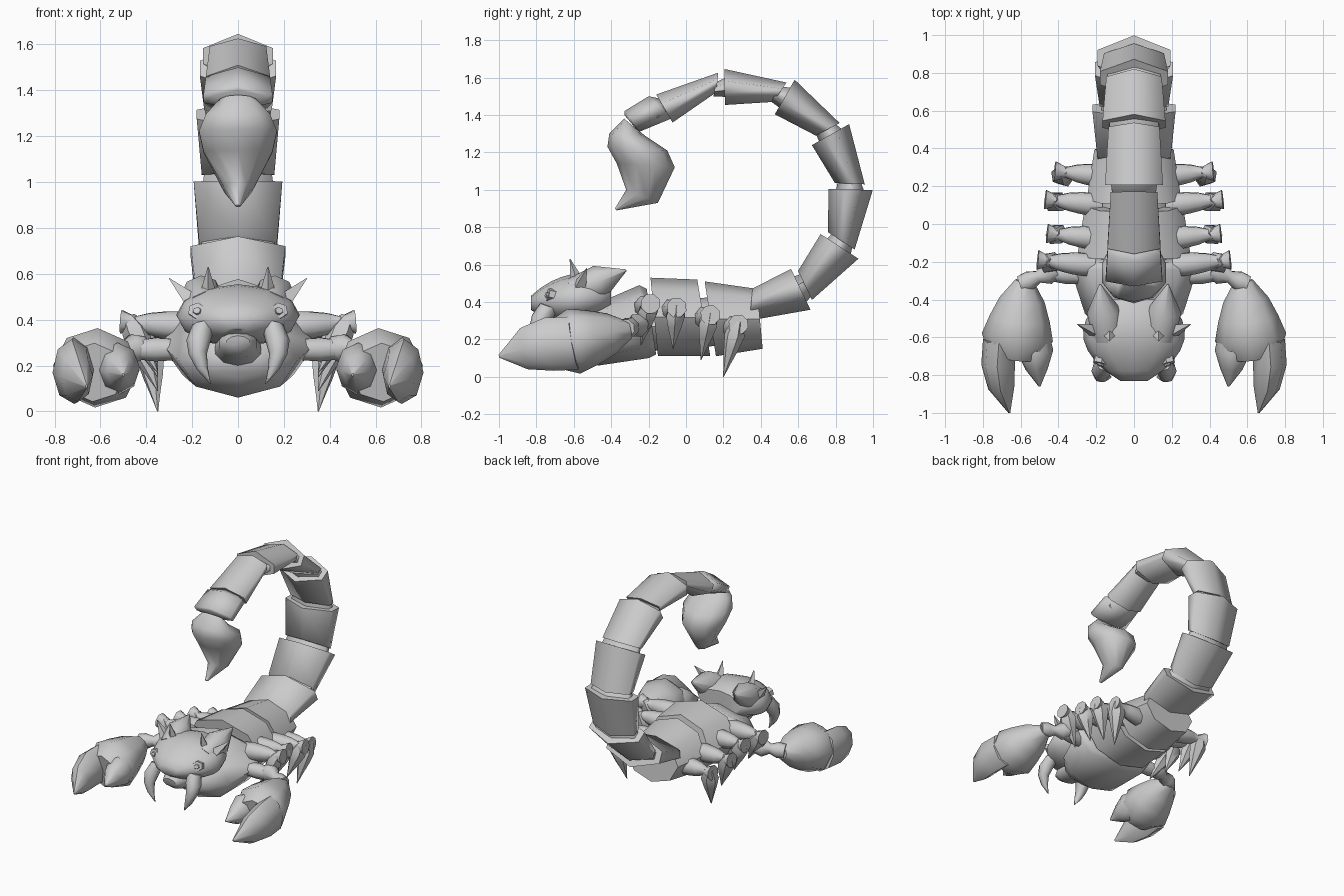
import bpy, bmesh, math
from mathutils import Vector

default_cube = bpy.data.objects.get("Cube")
if default_cube:
    bpy.data.objects.remove(default_cube, do_unlink=True)

SHELL = (0.6, 0.6, 0.6, 1)
shell_grey = bpy.data.materials.new("shell grey")
shell_grey.use_nodes = True
shell_grey.diffuse_color = SHELL
shell_grey.node_tree.nodes["Principled BSDF"].inputs["Base Color"].default_value = SHELL


def skin(name, rings, sharp_angle):
    """Join equal-sized rings of points into a closed shell."""
    bm = bmesh.new()
    loops = [[bm.verts.new(point) for point in ring] for ring in rings]
    count = len(loops[0])
    for near, far in zip(loops, loops[1:]):
        for i in range(count):
            j = (i + 1) % count
            bm.faces.new((near[i], near[j], far[j], far[i]))
    bm.faces.new(loops[0])
    bm.faces.new(loops[-1])
    bmesh.ops.recalc_face_normals(bm, faces=bm.faces)
    mesh = bpy.data.meshes.new(name)
    bm.to_mesh(mesh)
    bm.free()
    mesh.materials.append(shell_grey)
    part = bpy.data.objects.new(name, mesh)
    bpy.context.collection.objects.link(part)
    bpy.ops.object.select_all(action="DESELECT")
    part.select_set(True)
    bpy.context.view_layer.objects.active = part
    bpy.ops.object.shade_smooth_by_angle(angle=math.radians(sharp_angle))


def section(sides, pinch=0):
    """Outline with a ridge on top, filling its box; pinch steepens the ridge."""
    angles = [math.tau * i / sides for i in range(sides)]
    widest = max(math.sin(a) for a in angles)
    return [(math.sin(a) / widest, math.cos(a) * abs(math.cos(a)) ** pinch) for a in angles]


def loft(name, rows, sides, pinch=0, sharp_angle=55):
    """Each row gives top y and z, bottom y and z, and half width."""
    rings = []
    for top_y, top_z, low_y, low_z, width in rows:
        top, low = Vector((0, top_y, top_z)), Vector((0, low_y, low_z))
        middle, half = (top + low) / 2, (top - low) / 2
        rings.append([middle + half * v + Vector((width * u, 0, 0)) for u, v in section(sides, pinch)])
    skin(name, rings, sharp_angle)


def spindle(name, side, start, end, radii, sides=8, tall=1, bend=(0, 0, 0)):
    """Round limb from start to end, with evenly spaced radii and an optional bow."""
    mirror = Vector((side, 1, 1))
    start, end, bend = (Vector(v) * mirror for v in (start, end, bend))
    axis = (end - start).normalized()
    across = axis.cross(Vector((0, -0.5, 1))).normalized()
    upward = across.cross(axis)
    rings = []
    for i, radius in enumerate(radii):
        t = i / (len(radii) - 1)
        centre = start.lerp(end, t) + bend * math.sin(math.pi * t)
        rings.append([centre + (across * u + upward * v * tall) * radius for u, v in section(sides)])
    skin(name, rings, 50)


# Body: front shield, two plates and the core showing in their gaps
loft("thorax", [(-.61, .28, -.59, .15, .14), (-.48, .39, -.47, .06, .26),
                (-.25, .49, -.2, .1, .34), (-.21, .47, -.16, .12, .3)], 8)
loft("front_plate", [(-.19, .53, -.15, .11, .3), (.06, .52, .13, .11, .26)], 8)
loft("rear_plate", [(.1, .51, .16, .11, .25), (.38, .47, .41, .15, .21)], 8)
loft("body_core", [(-.4, .38, -.4, .12, .2), (.3, .44, .34, .18, .19)], 8)


# Tail: ridged segments stepping round an arc, each flaring from a narrow neck
def tail_row(degrees, outer, inner, width):
    """Row across the tail, leaning a little forward on the inside of the arc."""
    a, b = math.radians(degrees), math.radians(degrees + 3)
    return (.31 + math.cos(a) * outer, .95 + math.sin(a) * outer,
            .31 + math.cos(b) * inner, .95 + math.sin(b) * inner, width)


SEGMENTS = 7
STEP = 31.5
RIDGE = .5
for k in range(SEGMENTS):
    t = k / (SEGMENTS - 1)
    joint = STEP * k - 59
    outer = .69 + .04 * t ** 6
    inner = .45 + .11 * t ** 3
    width = .22 - .08 * t
    loft(f"tail_segment_{k + 1}",
         [tail_row(joint - STEP + 3, outer - .04, inner + .03, width * .88),
          tail_row(joint, outer, inner, width)], 6, RIDGE, 75)
    loft(f"tail_joint_{k + 1}",
         [tail_row(joint - 2, outer - .04, inner + .04, width * .8),
          tail_row(joint + 5, outer - .06, inner + .06, width * .75)], 6, RIDGE, 75)
loft("tail_tip_segment", [(-.15, 1.49, -.08, 1.41, .09), (-.2, 1.5, -.08, 1.38, .14),
                          (-.33, 1.42, -.25, 1.31, .15), (-.33, 1.4, -.27, 1.33, .11)], 6, RIDGE, 75)
loft("stinger", [(-.33, 1.38, -.27, 1.33, .08), (-.41, 1.3, -.22, 1.29, .14),
                 (-.42, 1.23, -.1, 1.21, .17), (-.37, 1.14, -.06, 1.12, .15),
                 (-.32, 1, -.15, .93, .06), (-.38, .9, -.37, .89, .01)], 10)

# Head: rounded skull swelling towards the back, with a small jaw below
head_rows = []
for i in range(9):
    t = i / 8
    swell = math.sin(math.pi * (.05 + .77 * t)) ** .7
    y, z = -.83 + .43 * t, .395 + .04 * t
    head_rows.append((y, z + .135 * swell, y, z - .135 * swell, .27 * swell))
loft("head", head_rows, 12)
loft("jaw", [(-.82, .33, -.81, .27, .05), (-.76, .36, -.75, .23, .08), (-.6, .34, -.6, .2, .1)], 10)

# Walking legs: knee position, then claw tip y and z
LEGS = [((.51, -.19, .39), -.24, .17), ((.46, -.05, .37), -.07, .15),
        ((.47, .13, .33), .08, .09), ((.42, .28, .28), .2, 0)]

for side, label in ((1, "left"), (-1, "right")):
    # Crest, spikes, fangs and eyes on the head
    spindle(f"{label}_crest", side, (.14, -.6, .45), (.18, -.32, .57), (.08, .09, .005))
    spindle(f"{label}_inner_spike", side, (.13, -.58, .5), (.13, -.62, .63), (.04, .002), 4)
    spindle(f"{label}_outer_spike", side, (.19, -.57, .47), (.3, -.53, .58), (.05, .002), 4)
    spindle(f"{label}_fang", side, (.15, -.73, .38), (.12, -.81, .12),
            (.05, .055, .04, .025, .002), bend=(.04, -.03, 0))
    spindle(f"{label}_eye_rim", side, (.16, -.66, .42), (.18, -.74, .44), (.04, .035), 6)
    spindle(f"{label}_eye", side, (.17, -.72, .43), (.18, -.75, .44), (.025, .015), 6)

    # Arm and pincer
    spindle(f"{label}_arm", side, (.28, -.27, .27), (.44, -.26, .27), (.05, .055, .045))
    spindle(f"{label}_elbow", side, (.41, -.24, .28), (.6, -.32, .26), (.05, .065, .035, .055, .05))
    spindle(f"{label}_palm", side, (.58, -.3, .25), (.63, -.7, .17),
            (.05, .12, .16, .19, .14), tall=.93)
    spindle(f"{label}_outer_finger", side, (.71, -.6, .18), (.66, -1, .11),
            (.09, .09, .07, .005), tall=1.6, bend=(.03, 0, .02))
    spindle(f"{label}_inner_finger", side, (.52, -.58, .2), (.5, -.86, .16),
            (.07, .095, .06, .005), tall=1.2, bend=(.01, 0, 0))

    # Each leg has a hip, a waist and a flared knee above its downward claw
    for k, (knee, tip_y, tip_z) in enumerate(LEGS):
        knee = Vector(knee)
        spindle(f"{label}_leg_{k + 1}", side, knee - Vector((.3, .03, .02)), knee,
                (.06, .065, .06, .05, .03, .055))
        spindle(f"{label}_leg_claw_{k + 1}", side, knee - Vector((.03, 0, -.02)),
                (.35, tip_y, tip_z), (.03, .055, .04, .02, .002), 6)
